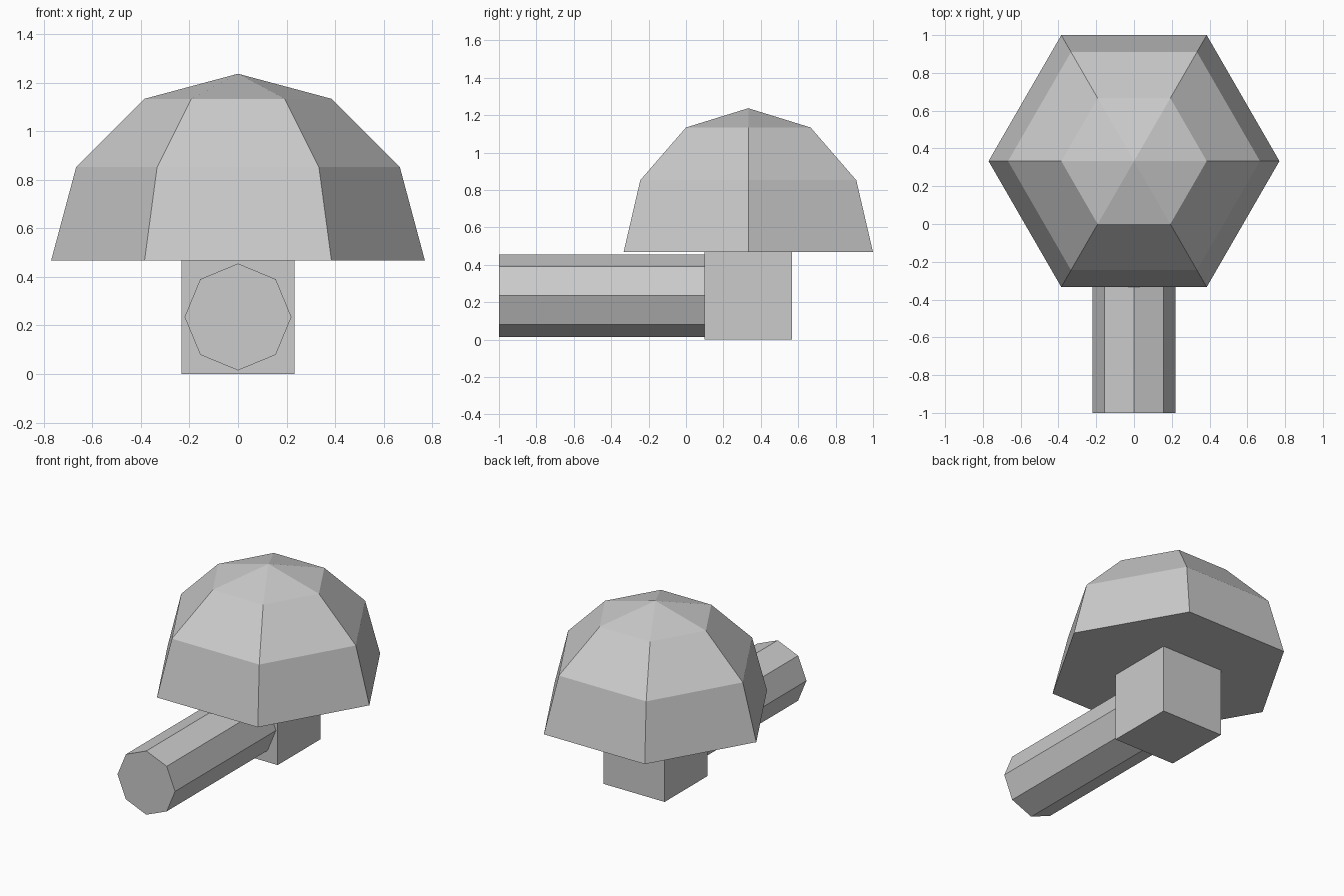
import bpy, bmesh
from math import sin, cos, pi

if "Cube" in bpy.data.objects:
    bpy.data.objects.remove(bpy.data.objects["Cube"])

CY, BLOCK = 0.333, 0.467  # shared centre in y, block size

# Cube block at the bottom
bpy.ops.mesh.primitive_cube_add(size=BLOCK, location=(0, CY, BLOCK / 2))
bpy.context.object.name = "block"

# Eight-sided rod running forward from the block
back = CY - BLOCK / 2
bpy.ops.mesh.primitive_cylinder_add(
    vertices=8, radius=0.22, depth=back + 1,
    location=(0, (back - 1) / 2, 0.235), rotation=(pi / 2, 0, 0))
bpy.context.object.name = "rod"

# Six-sided half-sphere dome with a closed underside
R, SIDES = 0.77, 6
bm = bmesh.new()
rings = []
for k in range(3):
    lat = k * pi / 6
    rings.append([bm.verts.new((R * cos(lat) * cos(2 * pi * i / SIDES),
                                R * cos(lat) * sin(2 * pi * i / SIDES),
                                R * sin(lat))) for i in range(SIDES)])
apex = bm.verts.new((0, 0, R))
bm.faces.new(rings[0][::-1])
for i in range(SIDES):
    j = (i + 1) % SIDES
    for lo, hi in zip(rings, rings[1:]):
        bm.faces.new((lo[i], lo[j], hi[j], hi[i]))
    bm.faces.new((rings[-1][i], rings[-1][j], apex))
mesh = bpy.data.meshes.new("dome")
bm.to_mesh(mesh)
bm.free()
dome = bpy.data.objects.new("dome", mesh)
dome.location = (0, CY, BLOCK)
bpy.context.collection.objects.link(dome)
